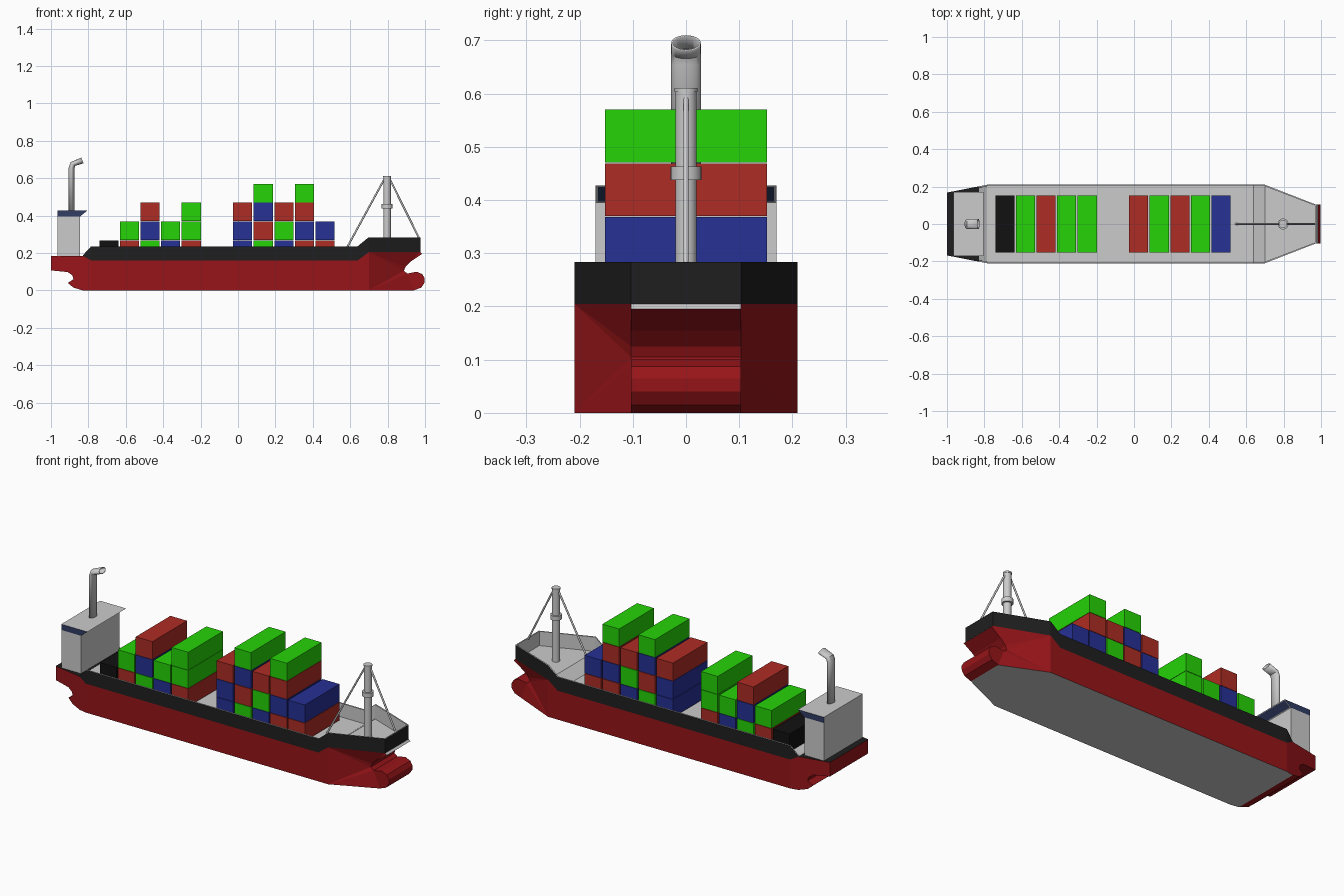
import bpy, bmesh, math
from mathutils import Vector

if "Cube" in bpy.data.objects:
    bpy.data.objects.remove(bpy.data.objects["Cube"])


def material(name, srgb):
    m = bpy.data.materials.new(name)
    m.diffuse_color = [(c / 255) ** 2.2 for c in srgb] + [1]
    m.use_nodes = True
    m.node_tree.nodes["Principled BSDF"].inputs["Base Color"].default_value = m.diffuse_color
    return m


RED = material("hull_red", (150, 27, 31))
BLACK = material("black", (36, 36, 36))
NAVY = material("window_navy", (52, 64, 100))
BOX = {"r": material("box_red", (172, 48, 40)),
       "g": material("box_green", (42, 210, 16)),
       "b": material("box_blue", (42, 52, 148)),
       "k": material("box_black", (24, 24, 24))}


def finish(name, bm, mats=(), smooth=False):
    me = bpy.data.meshes.new(name)
    bm.to_mesh(me)
    bm.free()
    for m in mats:
        me.materials.append(m)
    ob = bpy.data.objects.new(name, me)
    bpy.context.collection.objects.link(ob)
    if smooth:
        bpy.ops.object.select_all(action='DESELECT')
        bpy.context.view_layer.objects.active = ob
        ob.select_set(True)
        bpy.ops.object.shade_smooth_by_angle(angle=math.radians(40))
    return ob


def prism(profile, half):
    """Extrude an x-z outline across y from -half to +half."""
    bm = bmesh.new()
    a = [bm.verts.new((x, -half, z)) for x, z in profile]
    b = [bm.verts.new((x, half, z)) for x, z in profile]
    bm.faces.new(a)
    bm.faces.new(b[::-1])
    n = len(a)
    for i in range(n):
        bm.faces.new((a[i], b[i], b[(i + 1) % n], a[(i + 1) % n]))
    bmesh.ops.recalc_face_normals(bm, faces=bm.faces)
    return bm


def box(name, x0, x1, half, z0, z1, mats=()):
    return finish(name, prism([(x0, z0), (x1, z0), (x1, z1), (x0, z1)], half), mats)


def rod(name, p, q, r, sides=24):
    p, q = Vector(p), Vector(q)
    bm = bmesh.new()
    bmesh.ops.create_cone(bm, cap_ends=True, segments=sides, radius1=r,
                          radius2=r, depth=(q - p).length)
    rot = (q - p).to_track_quat('Z', 'Y').to_matrix()
    for v in bm.verts:
        v.co = rot @ v.co + (p + q) / 2
    return finish(name, bm, smooth=True)


# Hull: side profile extruded, then narrowed towards stern and bow
def half_width(x):
    if x < -0.785:
        return 0.168 + (x + 1) / 0.215 * 0.042
    return 0.21 if x < 0.71 else 0.103


hull_profile = [
    (-1, .185), (-1, .107), (-.91, .098), (-.885, .08), (-.88, .06), (-.91, .04),
    (-.88, .015), (-.83, 0), (.94, 0), (.98, .015), (.997, .04), (.998, .065),
    (.985, .087), (.955, .1), (.905, .09), (.887, .105), (.895, .125), (.925, .155),
    (.985, .195), (.975, .205), (.70, .205), (.64, .16), (-.785, .16), (-.83, .185)]
bm = prism(hull_profile, 0.21)
for x in (-.83, -.785, .64, .70):
    bmesh.ops.bisect_plane(bm, geom=bm.verts[:] + bm.edges[:] + bm.faces[:],
                           dist=1e-5, plane_co=(x, 0, 0), plane_no=(1, 0, 0))
for v in bm.verts:
    v.co.y = math.copysign(half_width(v.co.x), v.co.y)
bmesh.ops.triangulate(bm, faces=bm.faces)
bm.normal_update()
for f in bm.faces:
    c = f.calc_center_median()
    if max(v.co.z for v in f.verts) < 1e-4:
        f.material_index = 1                       # grey bottom
    elif f.normal.z > .5 and c.z > .15:
        f.material_index = 2 if c.x < -.85 else 1  # black stern deck, grey deck
finish("hull", bm, (RED, None, BLACK))

# Bulwark: black outside, grey inside, wrapping round the bow
stations = [(-.83, .184, .187), (-.785, .16, .236), (.64, .16, .236),
            (.70, .205, .284), (.975, .205, .284)]
path = [(x, -half_width(x), a, b) for x, a, b in stations]
path += [(x, -y, a, b) for x, y, a, b in path[::-1]]
bm = bmesh.new()
cols = [(bm.verts.new((x, y, a)), bm.verts.new((x, y, b))) for x, y, a, b in path]
for (a, b), (c, d) in zip(cols, cols[1:]):
    bm.faces.new((a, c, d, b))
bulwark = finish("bulwark", bm, (BLACK, None))
mod = bulwark.modifiers.new("thickness", 'SOLIDIFY')
mod.thickness = .008
mod.offset = -1
mod.material_offset = mod.material_offset_rim = 1

# Bridge tower with an overhanging window band
box("bridge_tower", -.965, -.845, .17, .185, .395)
bm = prism([(-.965, .395), (-.845, .395), (-.805, .427), (-.965, .427)], .17)
front = []
for f in bm.faces:
    if abs(f.normal.y) > .9:
        f.material_index = 1
    elif f.normal.x > .3:
        front.append(f)
bmesh.ops.inset_individual(bm, faces=front, thickness=.006)
for f in front:
    f.material_index = 1
finish("bridge_windows", bm, (None, NAVY))

# Funnel: oval pipe bending forward, open at the end
bm = bmesh.new()
rings = []
SEG = 24
for x, z, tilt in [(-.89, .427, 0), (-.89, .655, 0), (-.882, .676, 40), (-.832, .695, 68)]:
    t = math.radians(tilt)
    rings.append([bm.verts.new((
        x + .016 * math.cos(a) * math.cos(t), .028 * math.sin(a),
        z - .016 * math.cos(a) * math.sin(t)))
        for a in (2 * math.pi * i / SEG for i in range(SEG))])
for r, s in zip(rings, rings[1:]):
    for i in range(SEG):
        j = (i + 1) % SEG
        bm.faces.new((r[i], r[j], s[j], s[i]))
funnel = finish("funnel", bm, smooth=True)
mod = funnel.modifiers.new("thickness", 'SOLIDIFY')
mod.thickness = .003

# Mast, collar and stays
rod("mast", (.797, 0, .2), (.797, 0, .605), .02)
rod("mast_cap", (.797, 0, .603), (.797, 0, .611), .022)
rod("mast_collar", (.797, 0, .438), (.797, 0, .463), .029)
rod("stay_aft", (.545, 0, .16), (.785, 0, .6), .005, 10)
rod("stay_forward", (.968, 0, .28), (.809, 0, .6), .005, 10)

# Container stacks, colours listed from the deck upward
stacks = {-.69: "k", -.58: "rg", -.47: "gbr", -.36: "bg", -.25: "rgg",
          .025: "bbr", .135: "grbg", .245: "bgr", .355: "rbrg", .465: "rb"}
for n, (x, colours) in enumerate(stacks.items()):
    for k, c in enumerate(colours):
        z = .168 + .101 * k
        box(f"container_{n}_{k}", x - .051, x + .051, .152, z, z + .099, (BOX[c],))
